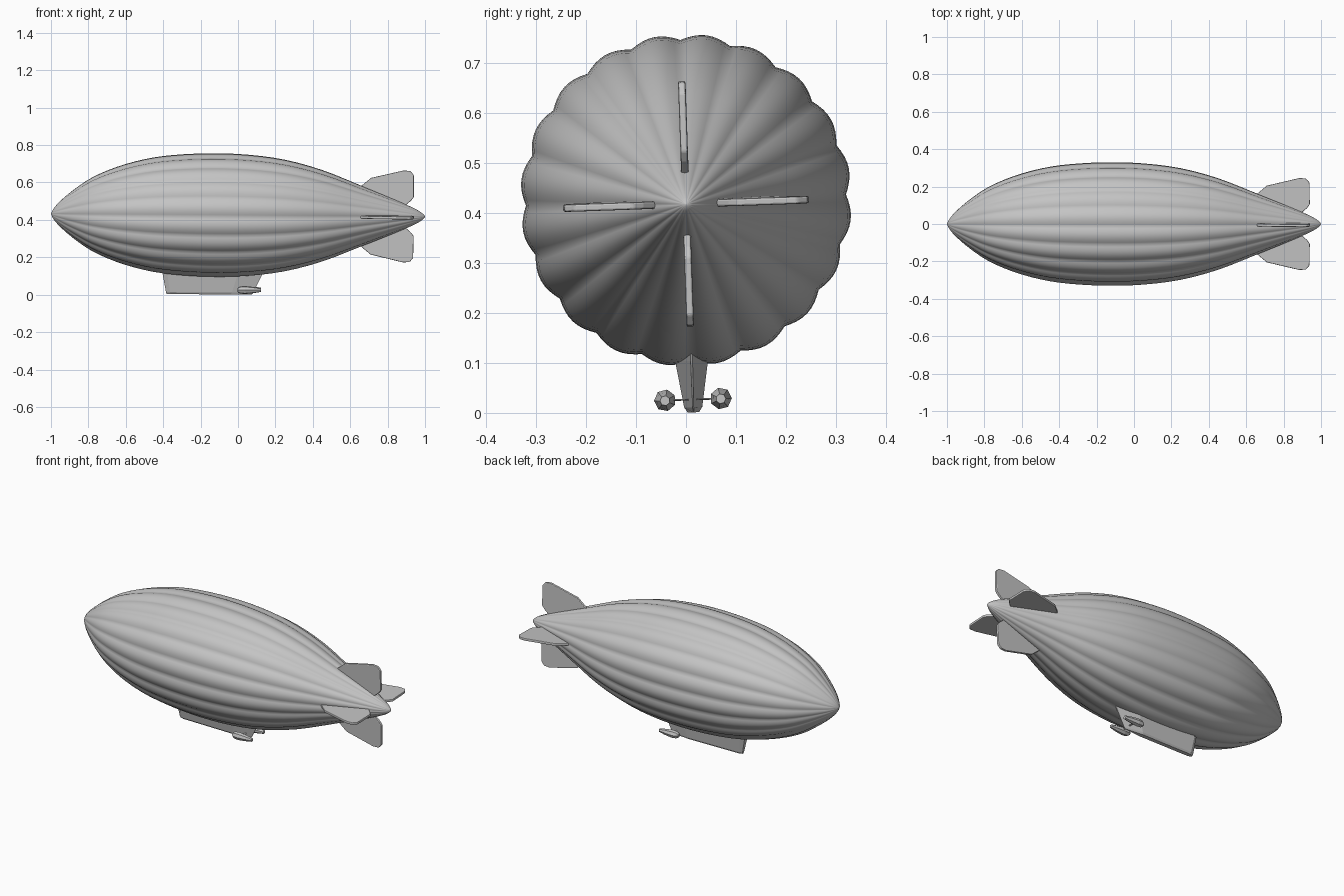
import bpy, bmesh
from math import sin, cos, pi, radians
from mathutils import Matrix, Vector

cube = bpy.data.objects.get("Cube")
if cube:
    bpy.data.objects.remove(cube, do_unlink=True)

grey = bpy.data.materials.new("airship grey")
grey.use_nodes = True
grey.diffuse_color = (0.55, 0.55, 0.55, 1)
grey.node_tree.nodes["Principled BSDF"].inputs["Base Color"].default_value = (0.55, 0.55, 0.55, 1)

# Whole airship hangs on one axis, with a slight roll and pitch
POSE = (Matrix.Translation((0, 0, 0.425)) @ Matrix.Rotation(radians(0.43), 4, "Y")
        @ Matrix.Rotation(radians(2), 4, "X"))


def add_object(name, bm, local=Matrix(), smooth=False):
    bmesh.ops.recalc_face_normals(bm, faces=bm.faces)
    mesh = bpy.data.meshes.new(name)
    for f in bm.faces:
        f.smooth = smooth
    bm.to_mesh(mesh)
    bm.free()
    mesh.materials.append(grey)
    obj = bpy.data.objects.new(name, mesh)
    obj.matrix_world = POSE @ local
    bpy.context.collection.objects.link(obj)
    return obj


def loft(rings):
    """Skin a list of equal-length point rings and cap both ends."""
    bm = bmesh.new()
    loops = [[bm.verts.new(p) for p in ring] for ring in rings]
    n = len(loops[0])
    for a, b in zip(loops, loops[1:]):
        for i in range(n):
            j = (i + 1) % n
            bm.faces.new((a[i], a[j], b[j], b[i]))
    bm.faces.new(loops[0])
    bm.faces.new(loops[-1])
    return bm


def smooth_path(points, steps):
    """Catmull-Rom interpolation of 2D points."""
    pts = [Vector(p) for p in points]
    pts = [2 * pts[0] - pts[1]] + pts + [2 * pts[-1] - pts[-2]]
    out = []
    for a, b, c, d in zip(pts, pts[1:], pts[2:], pts[3:]):
        for s in range(steps):
            t = s / steps
            out.append(0.5 * (2 * b + (c - a) * t + (2 * a - 5 * b + 4 * c - d) * t * t
                              + (3 * b - a - 3 * c + d) * t ** 3))
    return out + [pts[-2]]


# Ribbed gas envelope
LOBES, PER_LOBE = 20, 8
profile = [(-1, 0.001), (-0.985, 0.03), (-0.95, 0.07), (-0.88, 0.13), (-0.78, 0.198),
           (-0.65, 0.255), (-0.5, 0.298), (-0.35, 0.321), (-0.15, 0.332), (0.05, 0.326),
           (0.25, 0.3), (0.45, 0.246), (0.65, 0.167), (0.85, 0.085), (0.95, 0.04),
           (0.99, 0.014), (1, 0.001)]
count = LOBES * PER_LOBE
rings = []
for x, r in smooth_path(profile, 3):
    ring = []
    for i in range(count):
        a = 2 * pi * i / count
        k = r * (0.965 + 0.035 * abs(sin(a * LOBES / 2)))
        ring.append((x, k * cos(a), k * sin(a)))
    rings.append(ring)
add_object("envelope", loft(rings), smooth=True)

# Four tail fins
fin_outline = [(0.64, 0.06), (0.65, 0.155), (0.71, 0.205), (0.885, 0.246), (0.92, 0.243),
               (0.938, 0.222), (0.94, 0.105), (0.925, 0.085), (0.89, 0.055)]
for k, name in enumerate(("upper_fin", "front_side_fin", "lower_fin", "rear_side_fin")):
    fin = loft([[(x, y, z) for x, z in fin_outline] for y in (-0.0075, 0.0075)])
    obj = add_object(name, fin, Matrix.Rotation(k * pi / 2, 4, "X"))
    bevel = obj.modifiers.new("soft edge", "BEVEL")
    bevel.width = 0.004
    bevel.segments = 2

# Gondola: tapered hull with a pointed stern
half_plan = [(-0.40, 0.014), (-0.375, 0.032), (0.0, 0.033), (0.13, 0.002)]
plan = half_plan + [(x, -y) for x, y in reversed(half_plan)]
levels = [(-0.424, 0.86, 0.35), (-0.414, 0.88, 0.55), (-0.32, 1.0, 1.0), (-0.27, 1.06, 1.15)]
add_object("gondola", loft([[(-0.1 + (x + 0.1) * sx - (1 - sx) * 0.15, y * sy, z)
                             for x, y in plan] for z, sx, sy in levels]))

# Engine pods, faceted and tapering to the rear
pod_profile = [(0.0, 0.010), (0.012, 0.019), (0.04, 0.022), (0.085, 0.017), (0.125, 0.010)]
for side, name in ((-1, "front_side_engine"), (1, "rear_side_engine")):
    pod = loft([[(x, side * (0.056 + r * cos(2 * pi * i / 7)), -0.398 + r * sin(2 * pi * i / 7))
                 for i in range(7)] for x, r in pod_profile])
    add_object(name, pod)

# Cross strut carrying both engines
strut = loft([[(0.05 + 0.006 * cos(pi * i / 3), y, -0.398 + 0.002 * sin(pi * i / 3))
               for i in range(6)] for y in (-0.05, 0.05)])
add_object("engine_strut", strut)
